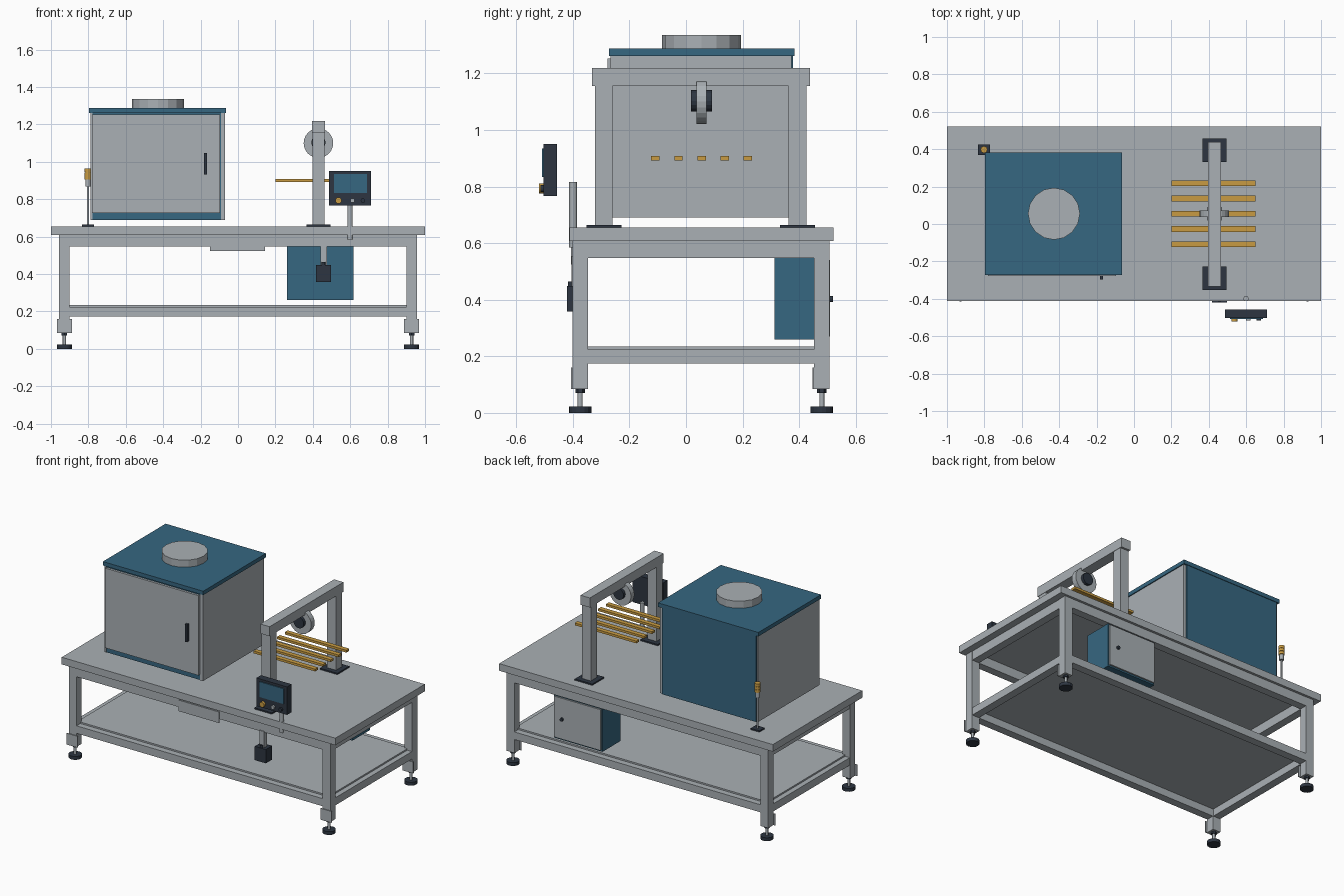
import bpy, bmesh, math
from mathutils import Matrix

if "Cube" in bpy.data.objects:
    bpy.data.objects.remove(bpy.data.objects["Cube"])


def material(name, rgb):
    m = bpy.data.materials.new(name)
    m.diffuse_color = (*rgb, 1)
    m.use_nodes = True
    m.node_tree.nodes["Principled BSDF"].inputs["Base Color"].default_value = m.diffuse_color
    return m


GREY = material("light grey metal", (0.40, 0.435, 0.46))
BLUE = material("petrol blue", (0.037, 0.135, 0.22))
DARK = material("dark slate", (0.026, 0.036, 0.053))
AMBER = material("amber", (0.58, 0.33, 0.055))


def finish(name, bm, mat):
    mesh = bpy.data.meshes.new(name)
    bmesh.ops.recalc_face_normals(bm, faces=bm.faces)
    bm.to_mesh(mesh)
    bm.free()
    mesh.materials.append(mat)
    ob = bpy.data.objects.new(name, mesh)
    bpy.context.collection.objects.link(ob)
    return ob


def box(name, mat, x, y, z):
    """Box from (low, high) ranges on each axis."""
    bm = bmesh.new()
    bmesh.ops.create_cube(bm, size=1)
    for v in bm.verts:
        v.co = [r[0] if c < 0 else r[1] for r, c in zip((x, y, z), v.co)]
    return finish(name, bm, mat)


def cylinder(name, mat, centre, r, length, axis="z", sides=16):
    bm = bmesh.new()
    bmesh.ops.create_cone(bm, cap_ends=True, segments=sides,
                          radius1=r, radius2=r, depth=length)
    turn = Matrix.Rotation(math.pi / 2, 4, "X") if axis == "y" else Matrix()
    bm.transform(Matrix.Translation(centre) @ turn)
    return finish(name, bm, mat)


# Table: top, legs, levelling feet
box("tabletop", GREY, (-1, 1), (-0.412, 0.522), (0.608, 0.655))
for sx, side in ((-1, "left"), (1, "right")):
    for cy, end in ((-0.374, "front"), (0.48, "rear")):
        tag = f"{end}_{side}"
        cx = sx * 0.928
        box(f"leg_{tag}", GREY, (cx - 0.028, cx + 0.028),
            (cy - 0.027, cy + 0.027), (0.085, 0.61))
        box(f"leg_plate_{tag}", GREY, (cx - 0.04, cx + 0.04),
            (cy - 0.033, cy - 0.027), (0.085, 0.16))
        cylinder(f"foot_{tag}", DARK, (cx, cy, 0.011), 0.04, 0.022)
        cylinder(f"foot_stem_{tag}", GREY, (cx, cy, 0.05), 0.009, 0.07)
        cylinder(f"foot_nut_{tag}", DARK, (cx, cy, 0.078), 0.017, 0.014, sides=6)

# Frame rails and lower shelf
for level, z in (("upper", (0.548, 0.609)), ("lower", (0.174, 0.224))):
    for cy, end in ((-0.374, "front"), (0.48, "rear")):
        box(f"{level}_{end}_rail", GREY, (-0.9, 0.9), (cy - 0.026, cy + 0.026), z)
    for cx, side in ((-0.928, "left"), (0.928, "right")):
        box(f"{level}_{side}_rail", GREY, (cx - 0.026, cx + 0.026), (-0.347, 0.453), z)
box("shelf", GREY, (-0.92, 0.92), (-0.36, 0.466), (0.222, 0.234))
box("front_name_plate", GREY, (-0.15, 0.144), (-0.406, -0.399), (0.524, 0.597))

# Enclosure: blue core, grey side panels and door, blue lid
box("enclosure_core", BLUE, (-0.778, -0.09), (-0.262, 0.379), (0.69, 1.262))
box("enclosure_left_panel", GREY, (-0.788, -0.778), (-0.266, 0.372), (0.69, 1.262))
box("enclosure_right_panel", GREY, (-0.09, -0.07), (-0.266, 0.372), (0.69, 1.262))
box("enclosure_door", GREY, (-0.78, -0.095), (-0.277, -0.262), (0.725, 1.252))
box("door_handle", DARK, (-0.181, -0.166), (-0.297, -0.277), (0.933, 1.048))
box("enclosure_lid", BLUE, (-0.797, -0.064), (-0.272, 0.383), (1.262, 1.288))
cylinder("exhaust_collar", GREY, (-0.428, 0.055, 1.311), 0.139, 0.048)

# Signal lamp
box("lamp_base", DARK, (-0.834, -0.77), (0.37, 0.425), (0.655, 0.664))
cylinder("lamp_pole", GREY, (-0.802, 0.398, 0.765), 0.006, 0.21)
cylinder("lamp_socket", GREY, (-0.802, 0.398, 0.887), 0.014, 0.036)
for i in range(3):
    cylinder(f"lamp_segment_{i}", AMBER, (-0.802, 0.398, 0.914 + 0.02 * i),
             0.018, 0.0185)
cylinder("lamp_core", AMBER, (-0.802, 0.398, 0.93), 0.014, 0.055)

# Gantry
for cy, end in ((-0.29, "front"), (0.394, "rear")):
    box(f"gantry_post_{end}", GREY, (0.398, 0.462), (cy - 0.031, cy + 0.031), (0.66, 1.16))
    box(f"gantry_foot_{end}", DARK, (0.366, 0.494), (cy - 0.062, cy + 0.062), (0.655, 0.664))
box("gantry_beam", GREY, (0.396, 0.464), (-0.333, 0.438), (1.155, 1.218))

# Wheel hanging under the beam
cylinder("wheel", GREY, (0.43, 0.055, 1.1), 0.079, 0.036, "y", 24)
cylinder("wheel_hub", DARK, (0.43, 0.055, 1.103), 0.038, 0.074, "y", 16)

# Conveyor bars
for i in range(5):
    cy = -0.108 + 0.0815 * i
    box(f"conveyor_bar_{i}", AMBER, (0.2, 0.65), (cy - 0.015, cy + 0.015), (0.892, 0.907))

# Control panel on its post
cylinder("panel_post", GREY, (0.599, -0.399, 0.7), 0.014, 0.232)
box("panel_body", DARK, (0.487, 0.711), (-0.503, -0.456), (0.766, 0.951))
box("panel_screen", BLUE, (0.513, 0.69), (-0.509, -0.503), (0.834, 0.935))
for name, mat, x, r, out in (("amber_button", AMBER, 0.537, 0.017, 0.017),
                             ("grey_button", GREY, 0.612, 0.012, 0.012),
                             ("dark_button", DARK, 0.668, 0.012, 0.012)):
    cylinder(name, mat, (x, -0.503 - out / 2, 0.793), r, out, "y")

# Drive unit hanging from the front rail
box("drive_bracket", GREY, (0.44, 0.475), (-0.405, -0.375), (0.449, 0.555))
box("drive_box", DARK, (0.417, 0.498), (-0.421, -0.355), (0.358, 0.449))
cylinder("drive_knob", DARK, (0.457, -0.407, 0.456), 0.01, 0.016)

# Cabinet under the table with a rear door
box("cabinet", BLUE, (0.262, 0.618), (0.312, 0.498), (0.26, 0.548))
box("cabinet_door", GREY, (0.27, 0.61), (0.498, 0.508), (0.27, 0.54))
cylinder("cabinet_knob", DARK, (0.55, 0.513, 0.402), 0.011, 0.012, "y")
